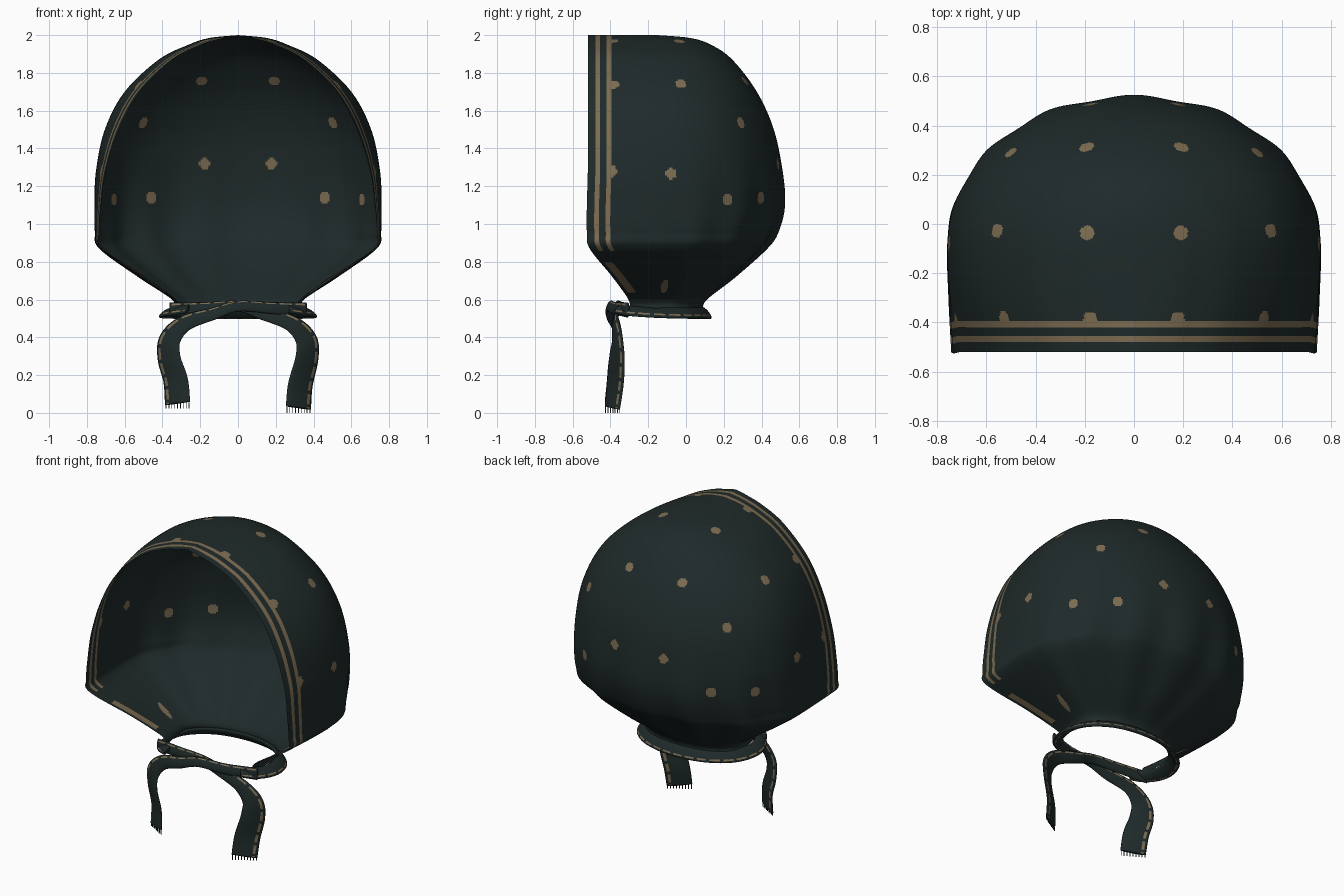
import bpy, bmesh, math
from mathutils import Vector

if "Cube" in bpy.data.objects:
    bpy.data.objects.remove(bpy.data.objects["Cube"])


def material(name, rgb):
    m = bpy.data.materials.new(name)
    m.diffuse_color = (*rgb, 1)
    m.use_nodes = True
    m.node_tree.nodes["Principled BSDF"].inputs["Base Color"].default_value = m.diffuse_color
    return m


CLOTH = material("dark green cloth", (0.0135, 0.0225, 0.0225))
TAN = material("tan print", (0.205, 0.15, 0.083))


def finish(name, bm, smooth=True):
    me = bpy.data.meshes.new(name)
    bm.to_mesh(me)
    bm.free()
    me.materials.append(CLOTH)
    me.materials.append(TAN)
    for p in me.polygons:
        p.use_smooth = smooth
    ob = bpy.data.objects.new(name, me)
    bpy.context.collection.objects.link(ob)
    return ob


def spline(pts, step):
    """Catmull-Rom through tuples of any size, sampled about every step."""
    out = []
    n = len(pts)
    for i in range(n - 1):
        p0, p1, p2, p3 = (pts[max(0, min(n - 1, i + k))] for k in (-1, 0, 1, 2))
        k = max(2, math.ceil(math.dist(p1[:3], p2[:3]) / step))
        for j in range(k):
            t = j / k
            out.append(tuple(0.5 * (2 * b + (c - a) * t + (2 * a - 5 * b + 4 * c - d) * t * t
                                    + (3 * b - a - 3 * c + d) * t ** 3)
                             for a, b, c, d in zip(p0, p1, p2, p3)))
    return out + [tuple(pts[-1])]


# ---- Hood: horizontal U sections, open at the front
# z, side half width, back y, front half width, front y, y where the back curve starts
SECTIONS = [
    (2.00, 0.00, -0.15, 0.00, -0.52, -0.22),
    (1.985, 0.15, 0.02, 0.07, -0.52, -0.17),
    (1.95, 0.26, 0.13, 0.19, -0.52, -0.14),
    (1.87, 0.42, 0.245, 0.345, -0.52, -0.12),
    (1.70, 0.60, 0.375, 0.52, -0.52, -0.10),
    (1.50, 0.705, 0.465, 0.63, -0.52, -0.10),
    (1.28, 0.752, 0.51, 0.70, -0.52, -0.10),
    (1.10, 0.76, 0.52, 0.725, -0.525, -0.10),
    (0.96, 0.758, 0.485, 0.735, -0.525, -0.10),
    (0.87, 0.735, 0.425, 0.72, -0.51, -0.10),
    (0.72, 0.53, 0.26, 0.49, -0.39, -0.10),
    (0.60, 0.35, 0.11, 0.33, -0.305, -0.10),
    (0.55, 0.34, 0.09, 0.31, -0.30, -0.10),
]
STRIPE_STEPS = [0, 0.02, 0.04, 0.065, 0.082, 0.10, 0.125]
N_SIDE, N_BACK = 28, 110


def half_section(z, a, yb, xf, yf, yc):
    a, xf = max(a, 0), max(xf, 0)
    pts = []
    side = [yf + d for d in STRIPE_STEPS]
    y0 = side[-1]
    side += [y0 + (yc - y0) * i / N_SIDE for i in range(1, N_SIDE)]
    for y in side:
        f = (y - yf) / (yc - yf)
        pts.append((xf + (a - xf) * math.sin(f * math.pi / 2), y))
    # gathers radiating from the neck fade out upwards
    w = max(0, min(1, (1.4 - z) / 0.5)) * max(0, min(1, (z - 0.55) / 0.12))
    for i in range(N_BACK + 1):
        t = i / N_BACK * math.pi / 2
        e = 2 / 2.08
        r = 1 + 0.02 * w * (math.cos(14 * (math.pi / 2 - t)) - 0.4) * math.sin(t) ** 0.7
        c = max(0.0, math.cos(t)) if i < N_BACK else 0.0
        pts.append((a * r * c ** e, yc + (yb - yc) * r * math.sin(t) ** e))
    return [Vector((x, y, min(z, 2.0))) for x, y in pts]


bm = bmesh.new()
rows = []
for sec in spline(SECTIONS, 0.011):
    half = half_section(*sec)
    full = [Vector((-p.x, p.y, p.z)) for p in half] + half[-2::-1]
    rows.append([bm.verts.new(p) for p in full])
ncol = len(rows[0])
for r0, r1 in zip(rows, rows[1:]):
    for c in range(ncol - 1):
        f = bm.faces.new((r0[c], r0[c + 1], r1[c + 1], r1[c]))
        k, z = min(c, ncol - 2 - c), r0[c].co.z
        # two border stripes; only a short patch below the cheek corner
        f.material_index = int(k in (2, 5) if z > 0.86 else k in (1, 2) and 0.64 < z < 0.80)

# printed dots, mirrored, snapped to the nearest point of the cloth
DOTS = [(0.19, -0.035, 1.97), (0.56, -0.025, 1.75), (0.19, 0.315, 1.76), (0.50, 0.285, 1.53),
        (0.18, 0.48, 1.315), (0.74, -0.08, 1.27), (0.455, 0.385, 1.135), (0.63, 0.205, 1.125),
        (0.18, -0.385, 1.96), (0.55, -0.39, 1.75), (0.71, -0.40, 1.28), (0.46, -0.115, 0.66)]
centres = []
for x, y, z in DOTS:
    for s in (1, -1):
        p = Vector((x * s, y, z))
        centres.append(min((v.co for v in bm.verts), key=lambda q: (q - p).length_squared).copy())
for f in bm.faces:
    m = f.calc_center_median()
    for c in centres:
        d = m - c
        if c.z < 0.8:                       # low dots are stretched by the gathers
            d = Vector((d.x * 0.45, (d.y - 0.2 * d.z) * 1.5, d.z * 0.45))
        if d.length_squared < 0.030 ** 2:
            f.material_index = 1
            break
bmesh.ops.remove_doubles(bm, verts=bm.verts, dist=0.0004)
finish("hood", bm)


# ---- Ribbons: flat oval section swept along a path
def ribbon(name, ctrl, thick=0.022, sides=20, stripes=(2, 17)):
    """ctrl rows: x, y, z, width vector x, y, z, width"""
    pts = spline(ctrl, 0.02)
    bm = bmesh.new()
    rings = []
    for i, p in enumerate(pts):
        pos, wv = Vector(p[:3]), Vector(p[3:6])
        tan = (Vector(pts[min(i + 1, len(pts) - 1)][:3]) - Vector(pts[max(i - 1, 0)][:3])).normalized()
        wv = (wv - tan * wv.dot(tan)).normalized()
        nv = tan.cross(wv)
        rings.append([bm.verts.new(pos + wv * (p[6] / 2 * math.cos(2 * math.pi * k / sides))
                                   + nv * (thick / 2 * math.sin(2 * math.pi * k / sides)))
                      for k in range(sides)])
    for i, (a, b) in enumerate(zip(rings, rings[1:])):
        for k in range(sides):
            q = (k + 1) % sides
            f = bm.faces.new((a[k], a[q], b[q], b[k]))
            f.material_index = int(k in stripes and i % 4 > 0)   # broken thin line
    bm.faces.new(rings[0])
    bm.faces.new(rings[-1])
    bmesh.ops.recalc_face_normals(bm, faces=bm.faces)
    return finish(name, bm)


# neck band: flared collar around the bottom hole
band = [(0.27, -0.36, 0.55, 0.5, -0.5, -0.7, 0.06), (0.345, -0.29, 0.54, 0.7, -0.4, -0.6, 0.08),
        (0.38, -0.17, 0.53, 1, 0, -0.6, 0.09), (0.335, -0.03, 0.53, 0.8, 0.5, -0.8, 0.09),
        (0.20, 0.07, 0.53, 0.4, 0.8, -0.9, 0.085)]
mirrored = [(-x, y, z, -u, v, w, d) for x, y, z, u, v, w, d in band[::-1]]
ribbon("neck_band", band + [(0, 0.105, 0.53, 0, 0.8, -0.9, 0.085)] + mirrored, thick=0.03)

# crossed ties: each starts at a neck corner, crosses the middle and hangs down
TIE = [(0.36, -0.31, 0.545, 0, 0, 1, 0.08), (0.18, -0.36, 0.555, 0, 0.3, 1, 0.065),
       (0.0, -0.39, 0.565, 0, 0.4, 1, 0.06), (-0.13, -0.385, 0.525, -0.2, 0.4, 1, 0.07),
       (-0.28, -0.375, 0.475, -0.5, 0.3, 0.9, 0.09), (-0.36, -0.365, 0.39, -1, 0.5, 0.4, 0.125),
       (-0.365, -0.365, 0.29, -1, 0.65, 0, 0.145), (-0.33, -0.375, 0.17, -1, 0.65, 0, 0.155),
       (-0.32, -0.39, 0.05, -1, 0.6, 0, 0.155)]


def tie(side, s, dy, drop):
    ctrl = [(x * s, y + (dy if abs(x) < 0.25 else 0), z - (drop if i > 6 else 0), u * s, v, w, d)
            for i, (x, y, z, u, v, w, d) in enumerate(TIE)]
    ribbon(side + "_tie", ctrl, thick=0.024)
    # fringe threads on the cut end
    x, y, z, u, v, w, d = ctrl[-1]
    wd = Vector((u, v, w)).normalized()
    bm = bmesh.new()
    for i in range(9):
        p = Vector((x, y, z - 0.01)) + wd * d * 0.46 * (i / 4 - 1)
        res = bmesh.ops.create_cube(bm, size=1)
        for vert in res["verts"]:
            vert.co = Vector((vert.co.x * 0.004, vert.co.y * 0.004, vert.co.z * 0.032)) + p
    finish(side + "_tie_fringe", bm, smooth=False)


tie("left", 1, -0.018, 0.0)
tie("right", -1, 0.018, 0.024)
